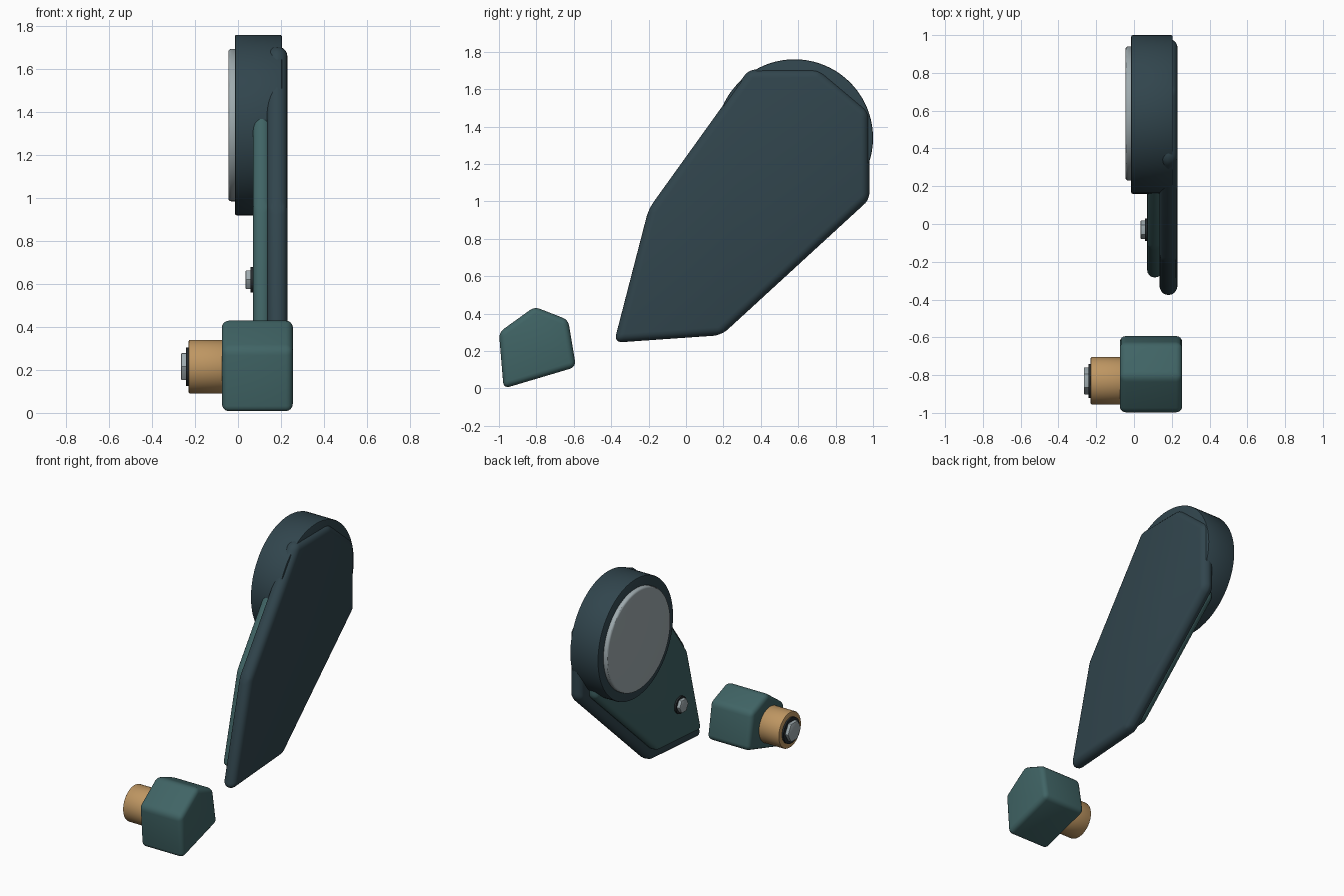
import bpy
import bmesh
from math import cos, sin, pi, radians

cube = bpy.data.objects.get("Cube")
if cube:
    bpy.data.objects.remove(cube, do_unlink=True)


def linear(c):
    c /= 255
    return c / 12.92 if c <= 0.04045 else ((c + 0.055) / 1.055) ** 2.4


def material(name, *rgb):
    m = bpy.data.materials.new(name)
    col = [linear(c) for c in rgb] + [1]
    m.use_nodes = True
    m.diffuse_color = col
    m.node_tree.nodes["Principled BSDF"].inputs["Base Color"].default_value = col
    return m


TEAL = material("teal", 64, 100, 101)
SLATE = material("dark slate", 49, 69, 77)
STEEL = material("steel grey", 158, 170, 174)
TAN = material("tan", 190, 150, 98)
BLACK = material("washer black", 36, 42, 45)


def slab(name, outline, x0, x1, mat, bevel=0.0, segments=4):
    """Extrude a (y, z) outline from x0 to x1 and round every hard edge."""
    bm = bmesh.new()
    face = bm.faces.new([bm.verts.new((x0, y, z)) for y, z in outline])
    side = bmesh.ops.extrude_face_region(bm, geom=[face])["geom"]
    for v in side:
        if isinstance(v, bmesh.types.BMVert):
            v.co.x = x1
    bmesh.ops.recalc_face_normals(bm, faces=bm.faces)
    if bevel:
        hard = [e for e in bm.edges if e.calc_face_angle(0) > radians(15)]
        bmesh.ops.bevel(bm, geom=hard, offset=bevel, segments=segments,
                        profile=0.5, affect='EDGES', clamp_overlap=True)
    mesh = bpy.data.meshes.new(name)
    bm.to_mesh(mesh)
    bm.free()
    mesh.materials.append(mat)
    ob = bpy.data.objects.new(name, mesh)
    bpy.context.collection.objects.link(ob)
    bpy.ops.object.select_all(action='DESELECT')
    ob.select_set(True)
    bpy.context.view_layer.objects.active = ob
    bpy.ops.object.shade_smooth_by_angle(angle=radians(30))
    return ob


def ring(cy, cz, r, n=64):
    return [(cy + r * cos(2 * pi * i / n), cz + r * sin(2 * pi * i / n)) for i in range(n)]


# Outer plate, and a smaller copy of its outline layered inside it
plate = [(-0.385, 0.245), (0.19, 0.285), (0.98, 1.01), (0.98, 1.48),
         (0.71, 1.705), (0.335, 1.705), (-0.20, 0.96)]
inner = [(0.32 + 0.865 * (y - 0.32), 0.98 + 0.865 * (z - 0.98)) for y, z in plate]
slab("outer_plate", plate, 0.135, 0.23, SLATE, 0.044, 5)
slab("inner_plate", inner, 0.07, 0.15, TEAL, 0.034)

# Round housing with its pale face disc
slab("round_housing", ring(0.58, 1.34, 0.42, 80), -0.015, 0.205, SLATE, 0.008, 2)
slab("face_disc", ring(0.585, 1.34, 0.355, 80), -0.045, 0.0, STEEL, 0.014, 3)

# Separate foot block with a peg
foot = [(-0.975, 0.0), (-0.588, 0.115), (-0.63, 0.367), (-0.81, 0.437), (-1.0, 0.30)]
slab("foot_block", foot, -0.075, 0.255, TEAL, 0.032)
slab("peg", ring(-0.83, 0.215, 0.125), -0.23, -0.06, TAN, 0.007, 2)

# Hex bolts on washers: name, centre, surface x, head radius, washer radius
for name, cy, cz, x, head, washer in (("plate", -0.03, 0.62, 0.07, 0.05, 0.06),
                                      ("peg", -0.83, 0.215, -0.23, 0.0725, 0.09)):
    slab(name + "_washer", ring(cy, cz, washer, 32), x - 0.012, x + 0.01, BLACK)
    slab(name + "_bolt", ring(cy, cz, head, 6), x - 0.035, x, STEEL, 0.004, 2)
